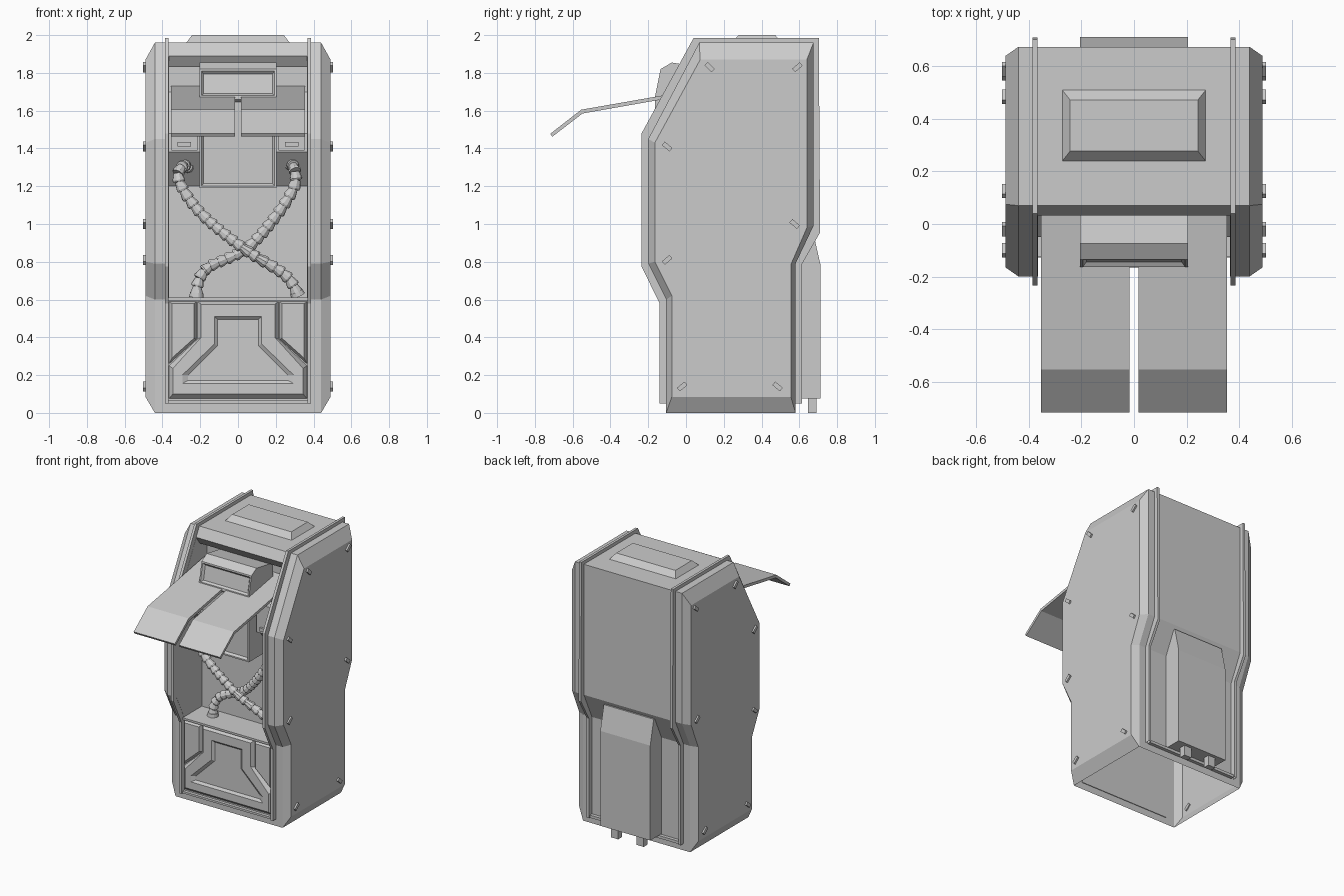
import bpy, bmesh
from math import cos, sin, pi, radians
from mathutils import Vector, Matrix

if "Cube" in bpy.data.objects:
    bpy.data.objects.remove(bpy.data.objects["Cube"])


def finish(bm, name):
    bmesh.ops.remove_doubles(bm, verts=bm.verts, dist=1e-5)
    bmesh.ops.recalc_face_normals(bm, faces=bm.faces)
    me = bpy.data.meshes.new(name)
    bm.to_mesh(me)
    bm.free()
    ob = bpy.data.objects.new(name, me)
    bpy.context.collection.objects.link(ob)
    return ob


def loft(bm, loops, closed=True, start=False, end=False):
    """Bridge matching point loops, with optional end caps."""
    rows = [[bm.verts.new(p) for p in lp] for lp in loops]
    n = len(rows[0])
    for a, b in zip(rows, rows[1:]):
        for i in range(n if closed else n - 1):
            j = (i + 1) % n
            bm.faces.new((a[i], a[j], b[j], b[i]))
    if start:
        bm.faces.new(rows[0][::-1])
    if end:
        bm.faces.new(rows[-1])


def at_x(pts, x):
    return [(x, y, z) for y, z in pts]


def prism(name, pts, x0, x1):
    bm = bmesh.new()
    loft(bm, [at_x(pts, x0), at_x(pts, x1)], True, True, True)
    return finish(bm, name)


def sheet(bm, pts, x0, x1):
    loft(bm, [at_x(pts, x0), at_x(pts, x1)], False)


def box(name, lo, hi):
    return prism(name, [(lo[1], lo[2]), (hi[1], lo[2]), (hi[1], hi[2]), (lo[1], hi[2])], lo[0], hi[0])


# Side profiles (y, z): front bottom, over the top, to back bottom
BODY = [(-.105, 0), (-.105, .6), (-.2, .79), (-.2, 1.45), (.07, 1.96),
        (.675, 1.96), (.675, .99), (.58, .79), (.58, 0)]
CAP = [(-.075, .085), (-.075, .62), (-.165, .8), (-.165, 1.43), (.075, 1.87),
       (.64, 1.87), (.64, .98), (.555, .785), (.555, .085)]
FIN = [(-.14, .05), (-.14, .58), (-.235, .775), (-.235, 1.48), (.04, 1.985),
       (.703, 1.985), (.71, .955), (.615, .79), (.615, .05)]

# Hollow cabinet shell, open underneath
bm = bmesh.new()
for s in (1, -1):
    loft(bm, [at_x(BODY, .44 * s), at_x(CAP, .49 * s)], True, False, True)
    sheet(bm, BODY[:5], .44 * s, .366 * s)
sheet(bm, BODY[4:], -.44, .44)
finish(bm, "cabinet_shell")

# Recess: lintel, ceiling, back wall with overhang, floor ledge, side walls
bm = bmesh.new()
sheet(bm, [(.07, 1.96), (.033, 1.89), (.075, 1.83), (.16, 1.83), (.16, 1.7), (-.05, 1.48),
           (-.05, 1.38), (.1, 1.2), (.1, .61), (-.125, .61), (-.125, .595), (-.105, .595)], -.368, .368)
for s in (1, -1):
    pts = [(-.12, .6), (-.2, .79), (-.2, 1.45), (.07, 1.96), (.17, 1.96), (.17, .6)]
    bm.faces.new([bm.verts.new(p) for p in at_x(pts, .367 * s)])
finish(bm, "front_recess")

# Rim fins on both sides, following the cabinet outline
inner = [(y, max(z, .05)) for y, z in BODY]
for s in (1, -1):
    bm = bmesh.new()
    ring = [at_x(FIN, .367 * s), at_x(FIN, .386 * s), at_x(inner, .386 * s), at_x(inner, .367 * s)]
    loft(bm, ring + [ring[0]], False)
    finish(bm, "rim_fin")

# Roof hatch
bm = bmesh.new()
loft(bm, [[(a * w, .375 + b * d, z) for a, b in ((-1, -1), (1, -1), (1, 1), (-1, 1))]
          for w, d, z in ((.273, .135, 1.96), (.243, .097, 2.0))], True, False, True)
finish(bm, "roof_hatch")


# Lower front panel: raised T-shaped plate with a sunken centre
def tee(a, b, top, shoulder, hip, base, y):
    half = [(a, top), (a, shoulder), (b, hip), (b, base)]
    return [(x, y, z) for x, z in half] + [(-x, y, z) for x, z in half[::-1]]


box("front_panel_sill", (-.367, -.128, .05), (.367, -.1, .065))
bm = bmesh.new()
bm.faces.new([bm.verts.new(p) for p in
              ((-.367, -.105, 0), (.367, -.105, 0), (.367, -.105, .6), (-.367, -.105, .6))])
finish(bm, "front_panel_base")
bm = bmesh.new()
loft(bm, [tee(.215, .365, .59, .39, .25, .075, -.105), tee(.195, .345, .575, .4, .235, .1, -.132),
          tee(.125, .295, .51, .365, .2, .155, -.132), tee(.108, .265, .495, .355, .2, .172, -.118)],
     True, False, True)
finish(bm, "front_panel_plate")
for s in (1, -1):
    bm = bmesh.new()
    outer = [(.365, .26), (.365, .59), (.22, .59), (.22, .39)]
    top = [(.35, .29), (.35, .578), (.233, .578), (.233, .395)]
    loft(bm, [[(x * s, -.105, z) for x, z in outer], [(x * s, -.128, z) for x, z in top]], True, False, True)
    finish(bm, "front_corner_pad")

# Control console with inset front faces
ob = prism("console", [(.12, 1.82), (-.075, 1.855), (-.135, 1.82), (-.165, 1.67), (-.165, 1.19), (.12, 1.19)],
           -.205, .205)
bm = bmesh.new()
bm.from_mesh(ob.data)
faces = [f for f in bm.faces if f.normal.y < -.9]
bmesh.ops.inset_individual(bm, faces=faces, thickness=.015)
bmesh.ops.inset_individual(bm, faces=faces, thickness=.018, depth=-.016)
bm.to_mesh(ob.data)
bm.free()

# Twin bent flaps, each with a hinge bracket below
for s in (1, -1):
    prism("flap", [(.16, 1.73), (-.555, 1.605), (-.718, 1.478), (-.708, 1.462), (-.548, 1.585), (.16, 1.71)],
          .017 * s, .355 * s)
    box("flap_bracket", (min(.215 * s, .352 * s), -.09, 1.39), (max(.215 * s, .352 * s), -.04, 1.6))
    box("bracket_latch", (.285 * s - .035, -.105, 1.41), (.285 * s + .035, -.08, 1.435))

# Rear duct and feet
prism("rear_duct", [(.57, .075), (.713, .075), (.713, .78), (.672, .96), (.57, .96)], -.205, .205)
for x in (-.105, .105):
    box("rear_foot", (x - .03, .645, 0), (x + .03, .69, .08))
box("rear_sill", (-.367, .575, .05), (.367, .605, .07))

# Slanted oblong bolts on both side walls: y, z, tilt
for y, z, t in ((.125, 1.83, -45), (.59, 1.83, 40), (-.1, 1.41, -40), (.575, 1.0, -40),
                (-.1, .81, 40), (-.02, .14, 40), (.485, .14, -40)):
    for s in (1, -1):
        bm = bmesh.new()
        bmesh.ops.create_cube(bm, size=1, matrix=Matrix.Translation((.492 * s, y, z))
                              @ Matrix.Rotation(radians(t), 4, 'X') @ Matrix.Diagonal((.02, .052, .024, 1)))
        finish(bm, "side_bolt")


# Ribbed hoses: sawtooth rings along a smooth path
def hose(name, ctrl):
    c = [Vector(p) for p in ctrl]
    c = [2 * c[0] - c[1]] + c + [2 * c[-1] - c[-2]]
    path = []
    for p, q, r, u in zip(c, c[1:], c[2:], c[3:]):
        for i in range(20):
            t = i / 20
            path.append(.5 * (2 * q + (r - p) * t + (2 * p - 5 * q + 4 * r - u) * t * t
                              + (3 * q - p - 3 * r + u) * t ** 3))
    even, gap = [path[0]], .043
    for p in path:
        if (p - even[-1]).length >= gap:
            even.append(p)
    bm = bmesh.new()
    for a, b in zip(even, even[1:]):
        d = b - a
        rot = d.to_track_quat('Z', 'Y')
        rings = [[a + d * f + rot @ Vector((r * cos(k * pi / 5), r * sin(k * pi / 5), 0)) for k in range(10)]
                 for f, r in ((-.05, .022), (.8, .034), (1.0, .031))]
        loft(bm, rings, True, True, True)
    # End collars
    for p, q in ((even[0], even[1]), (even[-1], even[-2])):
        m = Matrix.Translation(p) @ (q - p).to_track_quat('Z', 'Y').to_matrix().to_4x4()
        bmesh.ops.create_cone(bm, cap_ends=True, segments=12, radius1=.04, radius2=.036, depth=.025, matrix=m)
    finish(bm, name)


hose("hose_left", [(-.27, .03, 1.31), (-.3, -.06, 1.3), (-.315, -.08, 1.23), (-.2, -.07, 1.06), (.03, -.06, .87),
                   (.25, -.02, .73), (.32, .0, .62)])
hose("hose_right", [(.28, .03, 1.32), (.3, -.04, 1.29), (.3, -.04, 1.2), (.2, -.02, 1.04), (.06, .02, .88),
                    (-.05, .03, .82), (-.16, .03, .77), (-.21, .02, .7), (-.22, .02, .62)])
